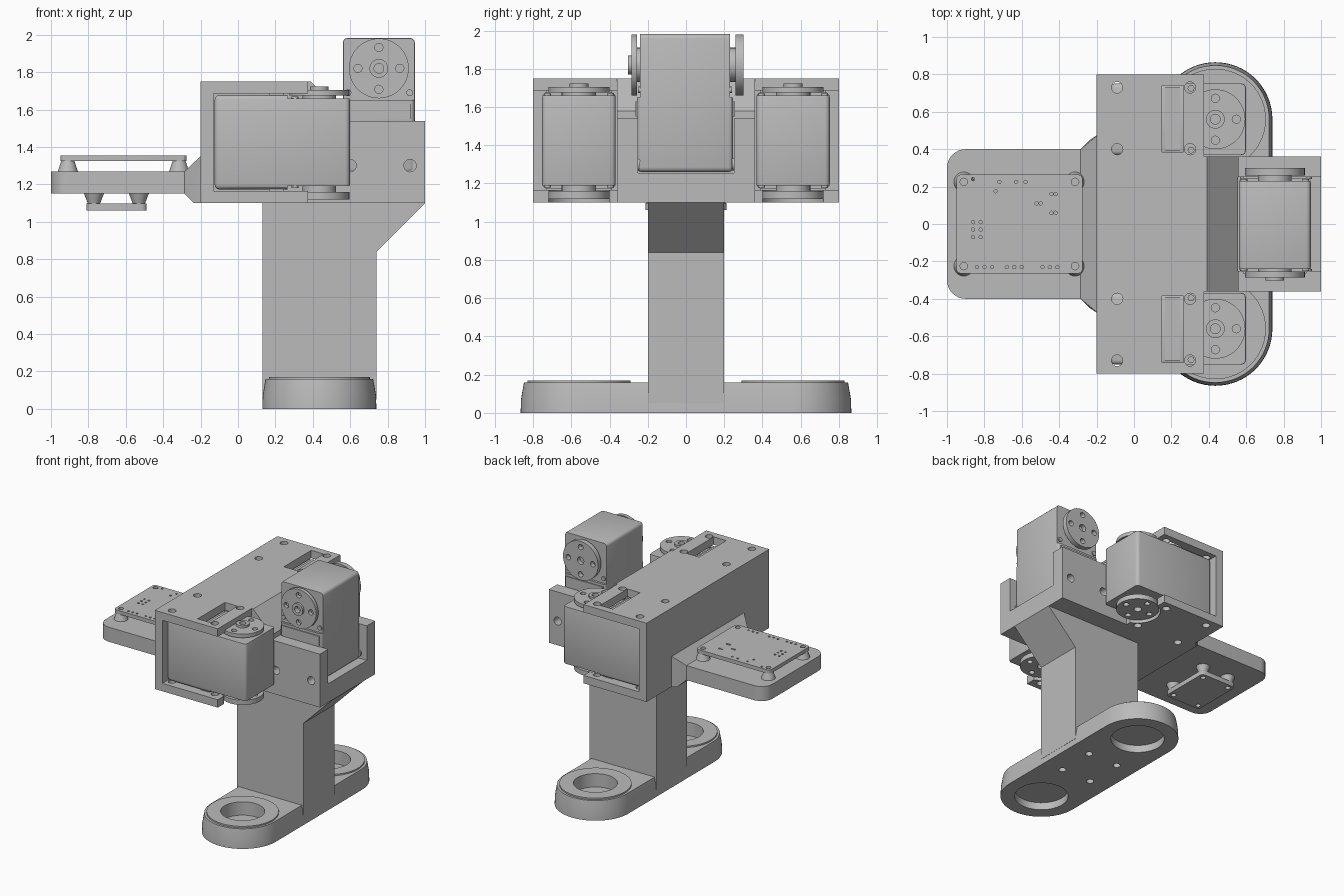
import bpy, bmesh, math
from mathutils import Matrix, Vector

if "Cube" in bpy.data.objects:
    bpy.data.objects.remove(bpy.data.objects["Cube"])

GREY = (0.5, 0.5, 0.5, 1)
mat = bpy.data.materials.new("plain grey")
mat.use_nodes = True
mat.diffuse_color = GREY
mat.node_tree.nodes["Principled BSDF"].inputs["Base Color"].default_value = GREY
parts = []


def box(bm, lo, hi):
    lo, hi = Vector(lo), Vector(hi)
    m = Matrix.Translation((lo + hi) / 2) @ Matrix.Diagonal((*(hi - lo), 1))
    return bmesh.ops.create_cube(bm, size=1, matrix=m)["verts"]


def cyl(bm, x, y, r, z0, z1, r2=None, n=32, turn=None):
    m = Matrix.Translation((x, y, (z0 + z1) / 2))
    bmesh.ops.create_cone(bm, cap_ends=True, segments=n, radius1=r,
                          radius2=r if r2 is None else r2, depth=z1 - z0,
                          matrix=turn @ m if turn else m)


def prism(bm, pts, a, b, flat=False):
    """Extrude an XZ profile along y, or an XY profile along z when flat."""
    place = (lambda u, v, t: (u, v, t)) if flat else (lambda u, v, t: (u, t, v))
    ends = [[bm.verts.new(place(u, v, t)) for u, v in pts] for t in (a, b)]
    bm.faces.new(ends[0])
    bm.faces.new(ends[1][::-1])
    for i in range(len(pts)):
        j = (i + 1) % len(pts)
        bm.faces.new((ends[0][j], ends[0][i], ends[1][i], ends[1][j]))


def hull(bm, pts):
    verts = [bm.verts.new(p) for p in pts]
    bmesh.ops.convex_hull(bm, input=verts)
    bmesh.ops.dissolve_limit(bm, angle_limit=0.01, verts=bm.verts[:], edges=bm.edges[:])


def make(name, bm, cutter=None, frame=None):
    """Turn a bmesh into an object, subtracting an optional cutter bmesh."""
    def to_object(b, label):
        bmesh.ops.recalc_face_normals(b, faces=b.faces[:])
        me = bpy.data.meshes.new(label)
        b.to_mesh(me)
        b.free()
        o = bpy.data.objects.new(label, me)
        bpy.context.collection.objects.link(o)
        return o
    ob = to_object(bm, name)
    ob.data.materials.append(mat)
    bpy.context.view_layer.objects.active = ob
    if cutter:
        tool = to_object(cutter, name + "_cutter")
        tool.hide_render = True
        mod = ob.modifiers.new("holes", "BOOLEAN")
        mod.operation, mod.solver, mod.object = "DIFFERENCE", "EXACT", tool
        bpy.ops.object.modifier_apply(modifier=mod.name)
        bpy.data.objects.remove(tool)
    if frame:
        ob.data.transform(frame)
    parts.append(ob)
    return ob


SIDES = (-1, 1)
AX, AY = 0.435, 0.56          # wheel-like ring and side motor axis

# Foot: tapered stadium with two ringed openings
foot, holes = bmesh.new(), bmesh.new()
rings = ((0, 0.305), (0.07, 0.303), (0.158, 0.288))
hull(foot, [(AX + r * math.cos(t * math.pi / 32), s * AY + r * math.sin(t * math.pi / 32), z)
            for z, r in rings for s in SIDES for t in range(64)])
for s in SIDES:
    cyl(holes, AX, s * AY, 0.165, 0.06, 0.3, n=48)
    cyl(holes, AX, s * AY, 0.2, -0.1, 0.0601, n=48)
    for d in SIDES:
        cyl(holes, AX + d * 0.135, s * 0.155, 0.028, -0.1, 0.05, n=20)
    rim, bore = bmesh.new(), bmesh.new()
    cyl(rim, AX, s * AY, 0.27, 0.1, 0.17, n=48)
    cyl(bore, AX, s * AY, 0.165, 0, 0.3, n=48)
    make("foot_rim", rim, bore)
make("foot", foot, holes)

# Column with a sloped bracket
bm = bmesh.new()
prism(bm, [(0.13, 0.05), (0.74, 0.05), (0.74, 0.84), (1, 1.1), (1, 1.12), (0.13, 1.12)], -0.2, 0.2)
make("column", bm)

# Central body with the pocket for the upright motor
bm, cut = bmesh.new(), bmesh.new()
prism(bm, [(-0.2, 1.1), (1, 1.1), (1, 1.54), (0.56, 1.54), (0.56, 1.58), (0.39, 1.75), (-0.2, 1.75)],
      -0.36, 0.36)
box(cut, (0.557, -0.252, 1.255), (1.1, 0.252, 1.65))
on_y = Matrix.Rotation(math.pi / 2, 4, "X")
for x in (0.6, 0.92):
    for s in SIDES:
        lo, hi = sorted((s * 0.24, s * 0.5))
        cyl(cut, x, 1.3, 0.033, lo, hi, n=20, turn=on_y)
make("central_body", bm, cut)

# Side frames: open channels with screw holes and a slot
for s in SIDES:
    bm, cut = bmesh.new(), bmesh.new()
    prism(bm, [(-0.2, 1.1), (0.375, 1.1), (0.375, 1.165), (-0.13, 1.165),
               (-0.13, 1.685), (0.375, 1.685), (0.375, 1.75), (-0.2, 1.75)], s * 0.36, s * 0.8)
    for x in (-0.09, 0.3):
        for y in (0.4, 0.73):
            cyl(cut, x, s * y, 0.03, 1, 1.9, n=20)
    y0, y1 = sorted((s * 0.385, s * 0.74))
    box(cut, (0.15, y0, 1.6), (0.265, y1, 1.9))
    cyl(cut, AX, s * AY, 0.17, 1, 1.3, n=48)
    make("side_frame", bm, cut)


def motor(name, frame):
    """Motor whose output axis is local z and whose case runs back along -x."""
    case, sunk = bmesh.new(), bmesh.new()
    box(case, (-0.56, -0.192, -0.252), (0.163, 0.192, 0.252))
    bmesh.ops.bevel(case, geom=case.edges[:], offset=0.025, segments=3, affect="EDGES", profile=0.5)
    for s in SIDES:
        z0, z1 = sorted((s * 0.235, s * 0.4))
        box(sunk, (-0.17, -0.3, z0), (0.3, 0.3, z1))
    make(name + "_case", case, sunk, frame)
    trim = bmesh.new()
    for s in SIDES:
        z0, z1 = sorted((s * 0.2, s * 0.26))
        box(trim, (-0.27, -0.17, z0), (-0.19, 0.17, z1))
        for d in SIDES:
            z0, z1 = sorted((s * 0.2, s * 0.245))
            cyl(trim, -0.13, d * 0.165, 0.018, z0, z1, n=16)
    make(name + "_trim", trim, None, frame)
    for label, lo, hi in (("front", 0.25, 0.28), ("rear", -0.305, -0.265)):
        horn, cut = bmesh.new(), bmesh.new()
        cyl(horn, 0, 0, 0.16, lo, hi, n=48)
        for k in range(4):
            a = k * math.pi / 2
            cyl(cut, 0.112 * math.cos(a), 0.112 * math.sin(a), 0.022, -0.5, 0.5, n=16)
        cyl(cut, 0, 0, 0.03, -0.5, 0.5, n=20)
        make(f"{name}_{label}_horn", horn, cut, frame)
    hub, cut = bmesh.new(), bmesh.new()
    cyl(hub, 0, 0, 0.05, 0.2, 0.298, n=32)
    cyl(cut, 0, 0, 0.026, 0.255, 0.4, n=20)
    make(name + "_hub", hub, cut, frame)
    shaft = bmesh.new()
    cyl(shaft, 0, 0, 0.09, -0.27, 0.252, n=32)
    make(name + "_shaft", shaft, None, frame)


motor("right_motor", Matrix.Translation((AX, -AY, 1.425)))
motor("left_motor", Matrix.Translation((AX, AY, 1.425)))
motor("upright_motor", Matrix(((0, -1, 0, 0.753), (0, 0, -1, -0.005), (1, 0, 0, 1.82), (0, 0, 0, 1))))

# Tray with rounded outer corners, joined to the body by a flared neck
bm = bmesh.new()
arc = [(-0.9 - 0.1 * math.sin(a), 0.3 + 0.1 * math.cos(a)) for a in (k * math.pi / 16 for k in range(9))]
prism(bm, [(-0.27, 0.4)] + arc + [(x, -y) for x, y in arc[::-1]] + [(-0.27, -0.4)], 1.15, 1.27, True)
make("tray", bm)
bm = bmesh.new()
hull(bm, [(x, s * y, z) for s in SIDES for x, y, z in
          ((-0.285, 0.4, 1.15), (-0.285, 0.4, 1.27), (-0.235, 0.45, 1.1), (-0.19, 0.48, 1.1), (-0.19, 0.48, 1.36))])
make("tray_neck", bm)


def board(name, x0, x1, y, z0, z1, spots, cone):
    """Circuit board with drilled holes and four tapered standoffs."""
    bm, cut, posts = bmesh.new(), bmesh.new(), bmesh.new()
    v = box(bm, (x0, -y, z0), (x1, y, z1))
    up = [e for e in bm.edges if abs(e.verts[0].co.z - e.verts[1].co.z) > 0.01]
    bmesh.ops.bevel(bm, geom=up, offset=0.025, segments=3, affect="EDGES", profile=0.5)
    for x in (x0 + 0.04, x1 - 0.04):
        for s in SIDES:
            cyl(cut, x, s * (y - 0.04), 0.02, z0 - 0.1, z1 + 0.1, n=16)
            cyl(posts, x, s * (y - 0.04), cone[0], cone[2], cone[3], cone[1], n=24)
    for px, py in spots:
        cyl(cut, px, py, 0.009, z0 - 0.1, z1 + 0.1, n=10)
    make(name, bm, cut)
    make(name + "_standoffs", posts)


drill = [(-0.86 + 0.04 * i, -0.07 + 0.04 * j) for i in range(2) for j in range(3)]
drill += [(x + 0.04 * i, -0.23) for x in (-0.84, -0.68, -0.49) for i in range(3)]
drill += [(x, 0.225) for x in (-0.72, -0.63, -0.58)] + [(-0.86, 0.24), (-0.74, 0.175)]
drill += [(x + d, y) for x, y in ((-0.43, 0.16), (-0.43, 0.06), (-0.51, 0.11)) for d in (-0.011, 0.011)]
board("upper_board", -0.95, -0.275, 0.265, 1.325, 1.355, drill, (0.055, 0.034, 1.265, 1.328))
board("lower_board", -0.81, -0.49, 0.212, 1.06, 1.098, [], (0.032, 0.055, 1.095, 1.155))

# Smooth round surfaces while keeping sharp edges
bpy.ops.object.select_all(action="DESELECT")
for ob in parts:
    ob.select_set(True)
bpy.context.view_layer.objects.active = parts[0]
bpy.ops.object.shade_smooth_by_angle(angle=math.radians(30))
